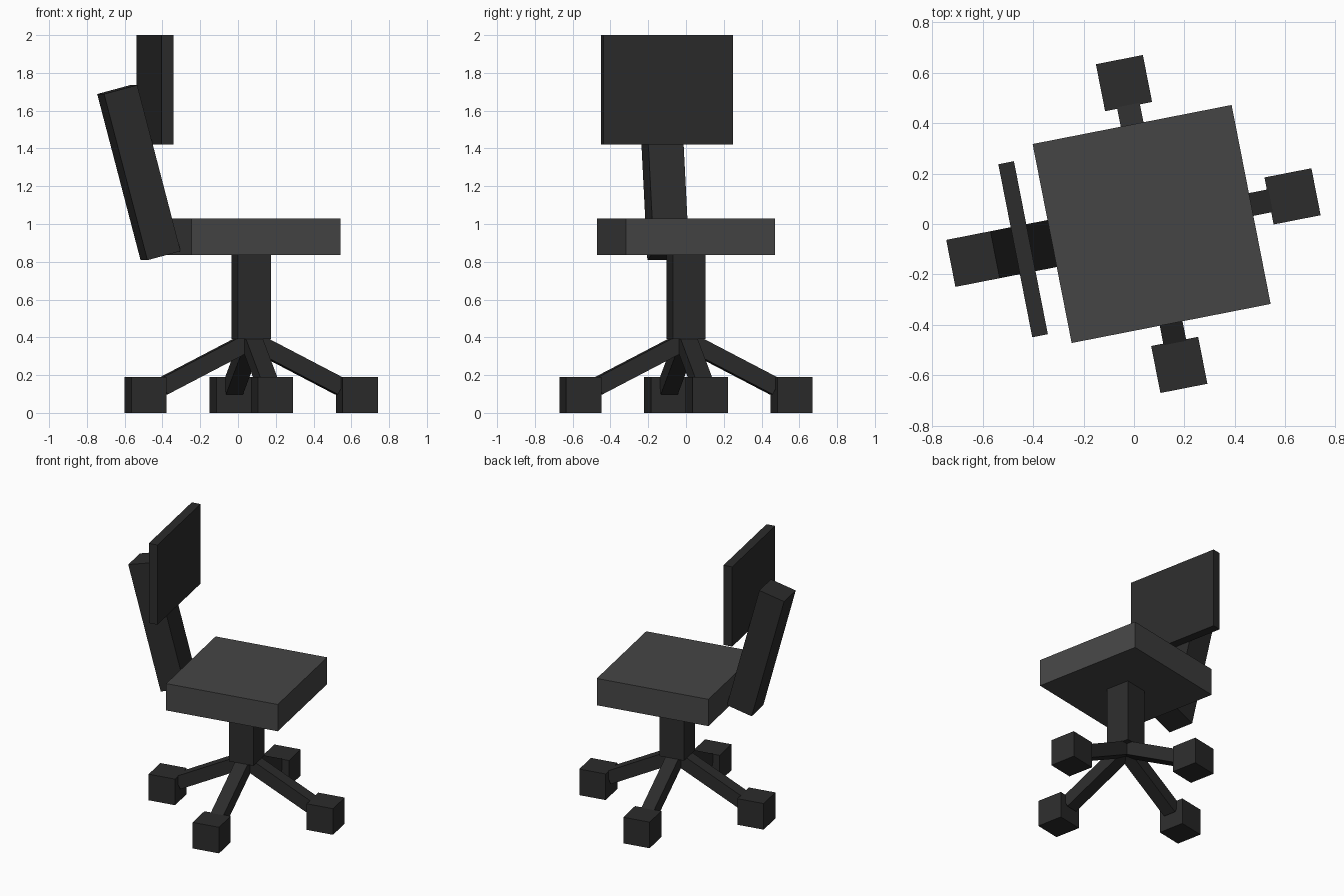
import bpy, math
from mathutils import Matrix, Vector

if "Cube" in bpy.data.objects:
    bpy.data.objects.remove(bpy.data.objects["Cube"])

# Chair frame: turned about z, post axis slightly off centre
BASE = Matrix.Translation((0.07, 0, 0)) @ Matrix.Rotation(math.radians(11.1), 4, 'Z')


def material(name, v):
    m = bpy.data.materials.new(name)
    m.diffuse_color = (v, v, v, 1)
    m.use_nodes = True
    m.node_tree.nodes["Principled BSDF"].inputs["Base Color"].default_value = m.diffuse_color
    return m


FRAME = material("dark_frame", 0.025)
CUSHION = material("seat_fabric", 0.06)


def box(name, size, loc, pitch=0, turn=0, mat=FRAME):
    """Box of given size, pitched about its y axis, then turned about the post."""
    bpy.ops.mesh.primitive_cube_add(size=1)
    ob = bpy.context.object
    ob.name = name
    ob.data.transform(Matrix.Diagonal((*size, 1)))
    ob.matrix_world = (BASE @ Matrix.Rotation(turn, 4, 'Z')
                       @ Matrix.Translation(loc) @ Matrix.Rotation(pitch, 4, 'Y'))
    ob.data.materials.append(mat)
    return ob


# Seat and central post
box("seat", (0.805, 0.805, 0.195), (0, 0, 0.9325), mat=CUSHION)
box("post", (0.177, 0.177, 0.46), (0, 0, 0.62))

# Leaning support and upright backrest
box("back_support", (0.185, 0.19, 0.91), (-0.606, 0, 1.272), math.radians(-14.9))
box("backrest", (0.063, 0.70, 0.58), (-0.52, 0, 1.71))

# Four sloping legs with square feet
inner, outer = Vector((0.0, 0, 0.385)), Vector((0.48, 0, 0.139))
span = outer - inner
for i in range(4):
    turn = i * math.pi / 2
    box(f"leg_{i + 1}", (span.length, 0.092, 0.092), (inner + outer) / 2,
        math.atan2(-span.z, span.x), turn)
    box(f"foot_{i + 1}", (0.19, 0.19, 0.19), (0.57, 0, 0.095), 0, turn)
